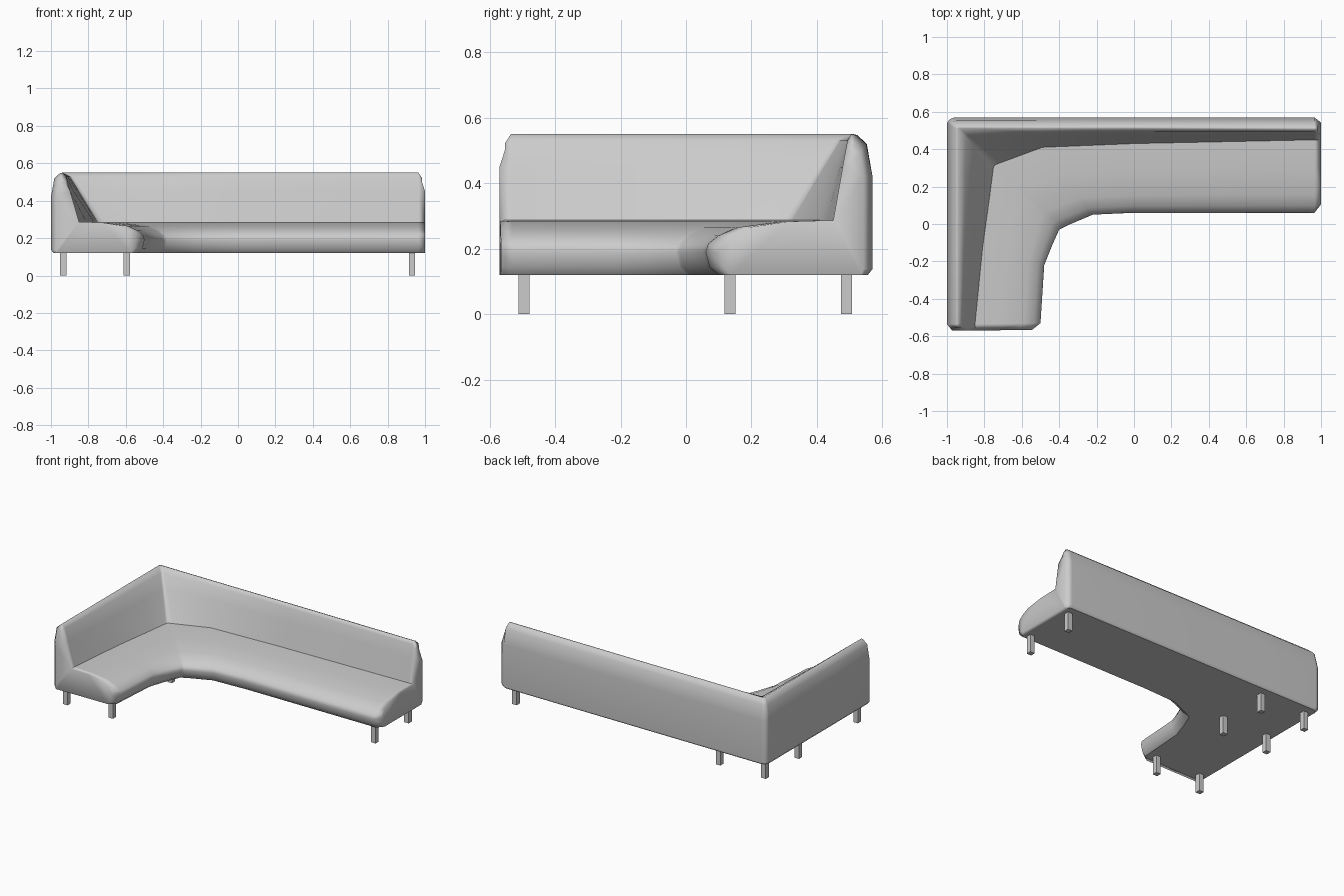
import bpy, bmesh
from mathutils import Vector

if "Cube" in bpy.data.objects:
    bpy.data.objects.remove(bpy.data.objects["Cube"])

# Plan stations along the L: outer back, top ridge, seat crease, seat front
STATIONS = [
    ((-1, -.535), (-.94, -.535), (-.85, -.535), (-.50, -.53)),
    ((-1, -.20), (-.94, -.20), (-.81, -.13), (-.48, -.22)),
    ((-1, .30), (-.94, .30), (-.77, .16), (-.44, -.12)),
    ((-1, .54), (-.94, .50), (-.752, .30), (-.40, -.03)),
    ((-.985, .56), (-.94, .51), (-.745, .315), (-.38, -.02)),
    ((-.96, .57), (-.93, .512), (-.72, .325), (-.35, -.005)),
    ((-.50, .57), (-.50, .51), (-.49, .41), (-.22, .05)),
    ((0, .57), (0, .51), (0, .43), (0, .06)),
    ((.965, .57), (.965, .505), (.965, .45), (.965, .06)),
]
# Cross-section: plan segment (0 back-ridge, 1 ridge-crease, 2 crease-front), fraction, height
PROFILE = [
    (0, .25, .12), (0, 0, .138), (0, 0, .42), (0, .3, .52), (0, .8, .547),
    (1, 0, .55), (1, .22, .53), (1, .48, .45), (2, 0, .287),
    (2, .4, .283), (2, .75, .265), (2, .9, .24), (2, .98, .215),
    (2, 1, .19), (2, .97, .145), (2, .9, .12),
]
CREASE = 8


def section(station, end_dir=None):
    pts = [Vector((x, y, 0)) for x, y in station]
    if end_dir:  # rounded end: narrower, lower, pushed outward
        pts[0] += (pts[1] - pts[0]).normalized() * .028
        pts[3] += (pts[2] - pts[3]).normalized() * .045
    ring = []
    for seg, t, z in PROFILE:
        p = pts[seg].lerp(pts[seg + 1], t)
        if end_dir:
            high = z > .45
            p += Vector(end_dir) * (.018 if high else .035)
            z -= .028 if high else 0
        p.z = z
        ring.append(p)
    return ring


# Upholstered body
rings = [section(STATIONS[0], (0, -1, 0))]
rings += [section(s) for s in STATIONS]
rings.append(section(STATIONS[-1], (1, 0, 0)))

bm = bmesh.new()
grid = [[bm.verts.new(p) for p in ring] for ring in rings]
n = len(PROFILE)
for a, b in zip(grid, grid[1:]):
    for i in range(n):
        j = (i + 1) % n
        bm.faces.new((a[i], a[j], b[j], b[i]))
bm.faces.new(grid[0])
bm.faces.new(grid[-1])
bmesh.ops.recalc_face_normals(bm, faces=bm.faces[:])
for f in bm.faces:
    f.smooth = True
# Sharp lines at the seat crease and underside
for a, b in zip(grid, grid[1:]):
    for i in (0, CREASE, n - 1):
        bm.edges.get((a[i], b[i])).smooth = False
bmesh.ops.triangulate(bm, faces=[f for f in bm.faces if len(f.verts) > 4])
mesh = bpy.data.meshes.new("sofa_body")
bm.to_mesh(mesh)
bm.free()
body = bpy.data.objects.new("sofa_body", mesh)
bpy.context.collection.objects.link(body)
wn = body.modifiers.new("weighted_normals", 'WEIGHTED_NORMAL')
wn.keep_sharp = True

# Square legs
LEGS = [(x, y) for x in (-.935, -.595, .93) for y in (.135, .49)]
LEGS += [(-.935, -.495), (-.595, -.495)]
for k, (x, y) in enumerate(LEGS):
    bpy.ops.mesh.primitive_cube_add(size=1, location=(x, y, .0625))
    leg = bpy.context.object
    leg.name = f"leg_{k + 1}"
    leg.scale = (.034, .034, .125)
